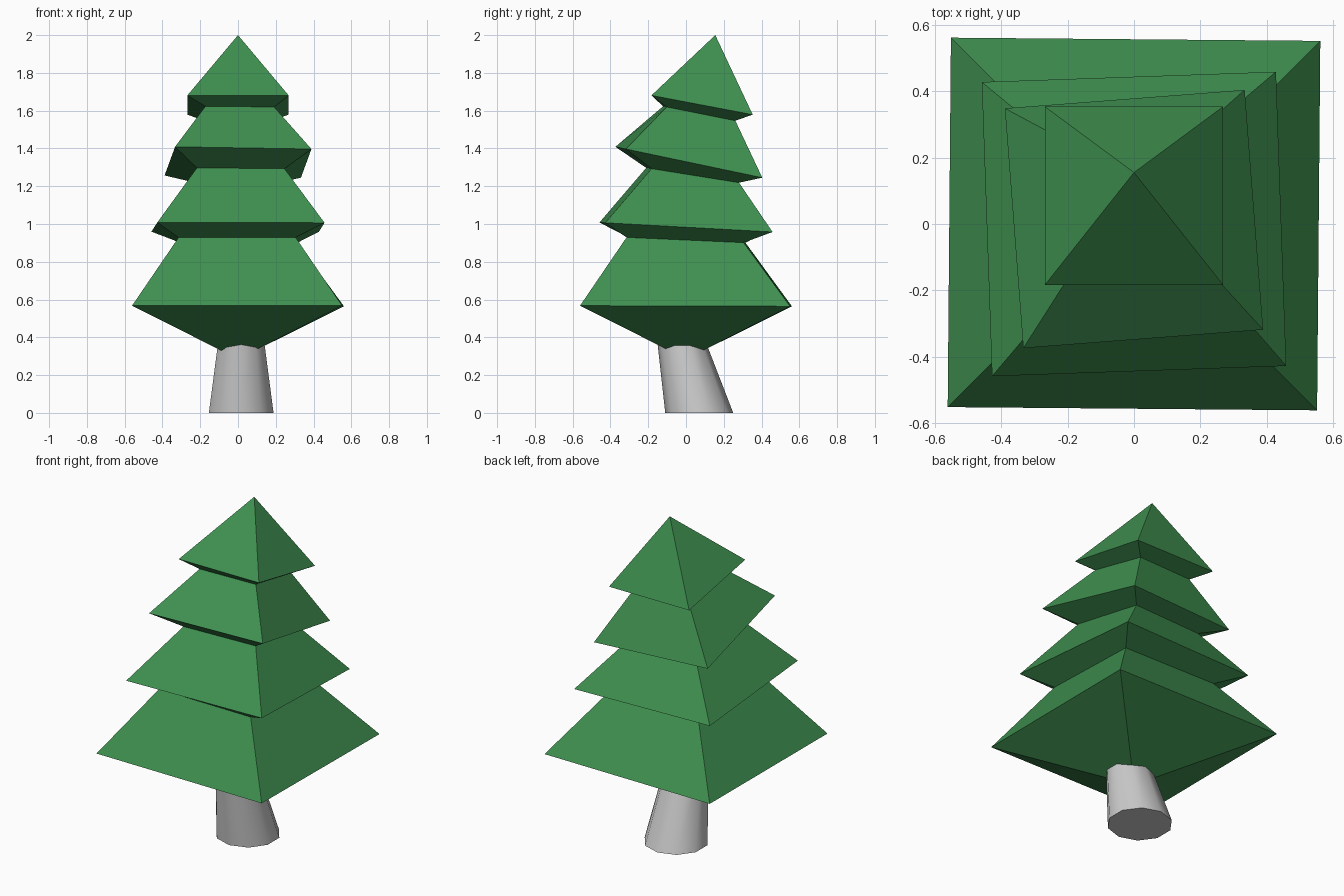
import bpy, bmesh
from math import cos, sin, radians, pi

if "Cube" in bpy.data.objects:
    bpy.data.objects.remove(bpy.data.objects["Cube"])


def square(bm, h, twist, cy, z, slope):
    """Twisted square ring, tipped towards the back."""
    ring = []
    for k in range(4):
        a = radians(45 + 90 * k + twist)
        x, y = h * 2 ** 0.5 * cos(a), h * 2 ** 0.5 * sin(a)
        ring.append(bm.verts.new((x, cy + y, z - slope * y)))
    return ring


def decagon(bm, r, cx, cy, z):
    return [bm.verts.new((cx + r * cos(pi / 2 + k * pi / 5),
                          cy + r * sin(pi / 2 + k * pi / 5), z)) for k in range(10)]


def bridge(bm, rings):
    for lo, hi in zip(rings, rings[1:]):
        n = len(lo)
        for i in range(n):
            j = (i + 1) % n
            bm.faces.new((lo[i], lo[j], hi[j], hi[i]))


def finish(bm, name):
    bmesh.ops.recalc_face_normals(bm, faces=bm.faces)
    mesh = bpy.data.meshes.new(name)
    bm.to_mesh(mesh)
    bm.free()
    obj = bpy.data.objects.new(name, mesh)
    bpy.context.collection.objects.link(obj)
    return obj


# Foliage: alternating skirts and necks, closed by a point at each end
bm = bmesh.new()
levels = [  # half side, twist, y centre, z, slope
    (0.556, -0.5, 0.0, 0.566, 0.003),
    (0.31, -0.9, 0.0, 0.915, 0.045),
    (0.443, 2.0, 0.0, 0.983, 0.055),
    (0.232, 3.5, 0.035, 1.258, 0.16),
    (0.362, 4.4, 0.015, 1.327, 0.21),
    (0.182, 3.0, 0.07, 1.585, 0.2),
    (0.268, 0.0, 0.085, 1.63, 0.19),
]
rings = [square(bm, *lv) for lv in levels]
bridge(bm, rings)
for ring, tip in ((rings[0], (0, 0, 0.285)), (rings[-1], (0, 0.155, 2.0))):
    v = bm.verts.new(tip)
    for i in range(4):
        bm.faces.new((ring[i], ring[(i + 1) % 4], v))
foliage = finish(bm, "foliage")
green = bpy.data.materials.new("green")
green.diffuse_color = (0.05, 0.28, 0.08, 1)
green.use_nodes = True
green.node_tree.nodes["Principled BSDF"].inputs["Base Color"].default_value = green.diffuse_color
foliage.data.materials.append(green)

# Trunk: leaning, tapered ten-sided post running up into the foliage
bm = bmesh.new()
ends = [decagon(bm, 0.18, 0.017, 0.07, 0.0), decagon(bm, 0.118, 0.017, -0.042, 0.45)]
bridge(bm, ends)
for ring in ends:
    bm.faces.new(ring)
trunk = finish(bm, "trunk")
bpy.context.view_layer.objects.active = trunk
trunk.select_set(True)
bpy.ops.object.shade_smooth_by_angle(angle=radians(40))
